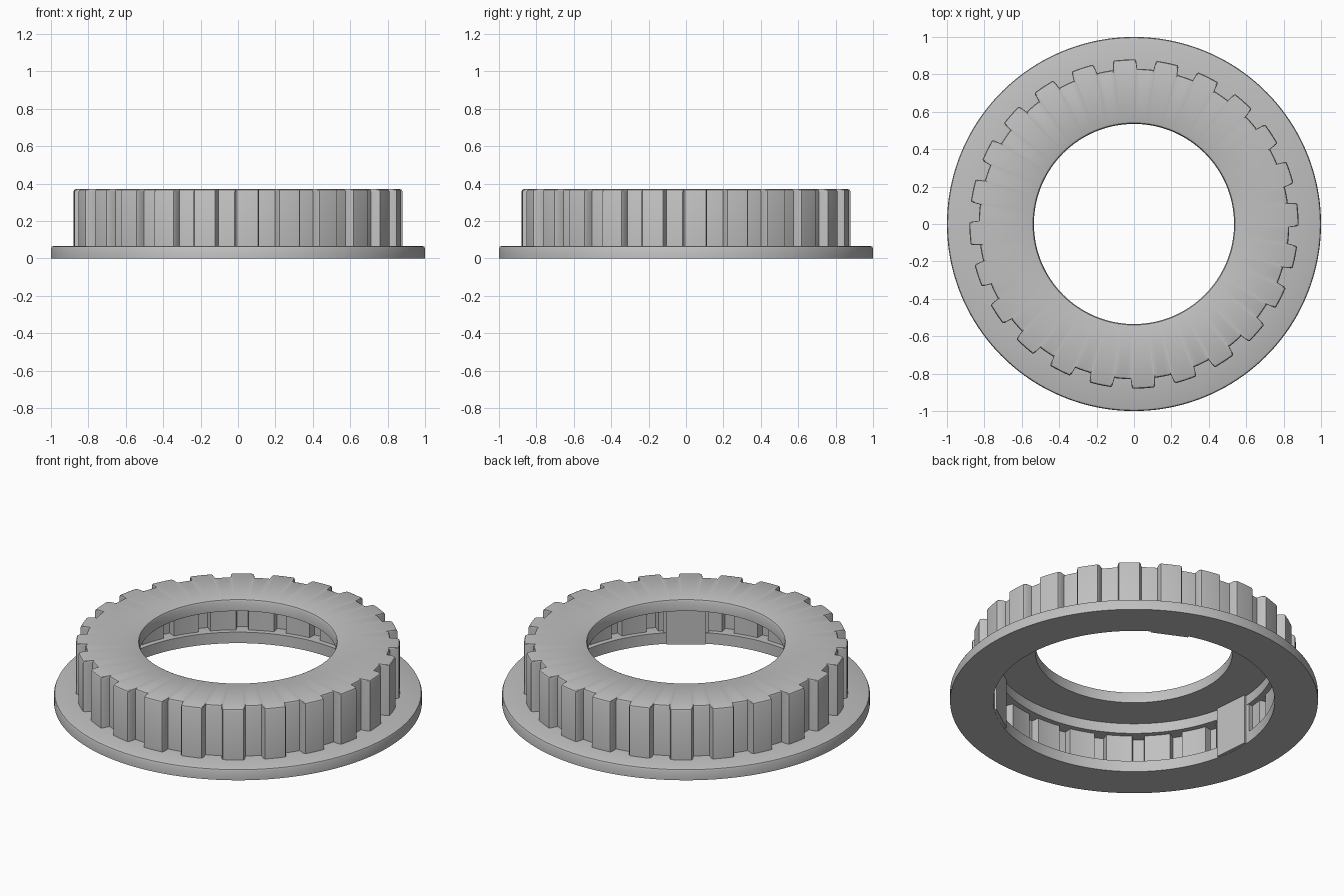
import bpy
import bmesh
from math import radians, sin, cos

cube = bpy.data.objects.get("Cube")
if cube:
    bpy.data.objects.remove(cube)

grey = bpy.data.materials.new("light grey plastic")
grey.use_nodes = True
colour = (0.53, 0.53, 0.53, 1)
grey.diffuse_color = colour
grey.node_tree.nodes["Principled BSDF"].inputs["Base Color"].default_value = colour

TEETH = 24
PITCH = 360 / TEETH
FIRST_TOOTH = 3.3
HALF = [2.0, 2.4, 3.7, 4.1, 4.5, 6]
OFFSETS = [-a for a in reversed(HALF)] + [0] + HALF + [PITCH / 2]


def circle(radius):
    return lambda a: radius


def teeth(inset=0):
    # Outer outline: raised grip teeth with softened corners
    def radius(a):
        a = abs(a)
        return (0.88 if a <= 3.7 else 0.87 if a <= 4.1 else 0.83) - inset
    return radius


def pockets(a):
    # Inner outline: narrow slots behind the teeth
    return 0.84 if abs(a) <= 2.0 else 0.795


def finish(name, bm):
    bmesh.ops.recalc_face_normals(bm, faces=bm.faces)
    mesh = bpy.data.meshes.new(name)
    bm.to_mesh(mesh)
    bm.free()
    mesh.materials.append(grey)
    obj = bpy.data.objects.new(name, mesh)
    bpy.context.collection.objects.link(obj)
    bpy.ops.object.select_all(action='DESELECT')
    obj.select_set(True)
    bpy.context.view_layer.objects.active = obj
    bpy.ops.object.shade_smooth_by_angle(angle=radians(30))
    return obj


def ring_solid(name, section):
    # Sweep a closed section of (outline, height) around the axis
    bm = bmesh.new()
    loops = []
    for outline, z in section:
        loop = []
        for k in range(TEETH):
            for a in OFFSETS:
                t = radians(FIRST_TOOTH + k * PITCH + a)
                r = outline(a)
                loop.append(bm.verts.new((r * cos(t), r * sin(t), z)))
        loops.append(loop)
    n = len(loops[0])
    for i, low in enumerate(loops):
        high = loops[(i + 1) % len(loops)]
        for j in range(n):
            k = (j + 1) % n
            bm.faces.new((low[j], low[k], high[k], high[j]))
    return finish(name, bm)


# Flat base flange with a softened top edge
ring_solid("base_flange", [
    (circle(0.765), 0), (circle(1.0), 0), (circle(1.0), 0.053),
    (circle(0.996), 0.062), (circle(0.987), 0.066), (circle(0.765), 0.066),
])

# Hollow toothed crown with top plate, centre hole and inner pockets
ring_solid("toothed_crown", [
    (teeth(), 0.05), (teeth(), 0.357), (teeth(0.004), 0.366),
    (teeth(0.013), 0.37), (circle(0.55), 0.37), (circle(0.54), 0.366),
    (circle(0.535), 0.355), (circle(0.535), 0.30), (circle(0.765), 0.30),
    (circle(0.765), 0.24), (pockets, 0.24), (pockets, 0.05),
])


def block(name, angle, inner, outer, width, top):
    bm = bmesh.new()
    bmesh.ops.create_cube(bm, size=1)
    for v in bm.verts:
        v.co.x = inner if v.co.x < 0 else outer
        v.co.y *= width
        v.co.z = 0.001 if v.co.z < 0 else top
    obj = finish(name, bm)
    obj.rotation_euler.z = radians(angle)


# Three inner tabs with the solid frames behind them
for i in range(3):
    angle = 65 + 120 * i
    block(f"inner_tab_{i + 1}", angle, 0.745, 0.81, 0.21, 0.305)
    block(f"tab_frame_{i + 1}", angle, 0.758, 0.81, 0.25, 0.25)
